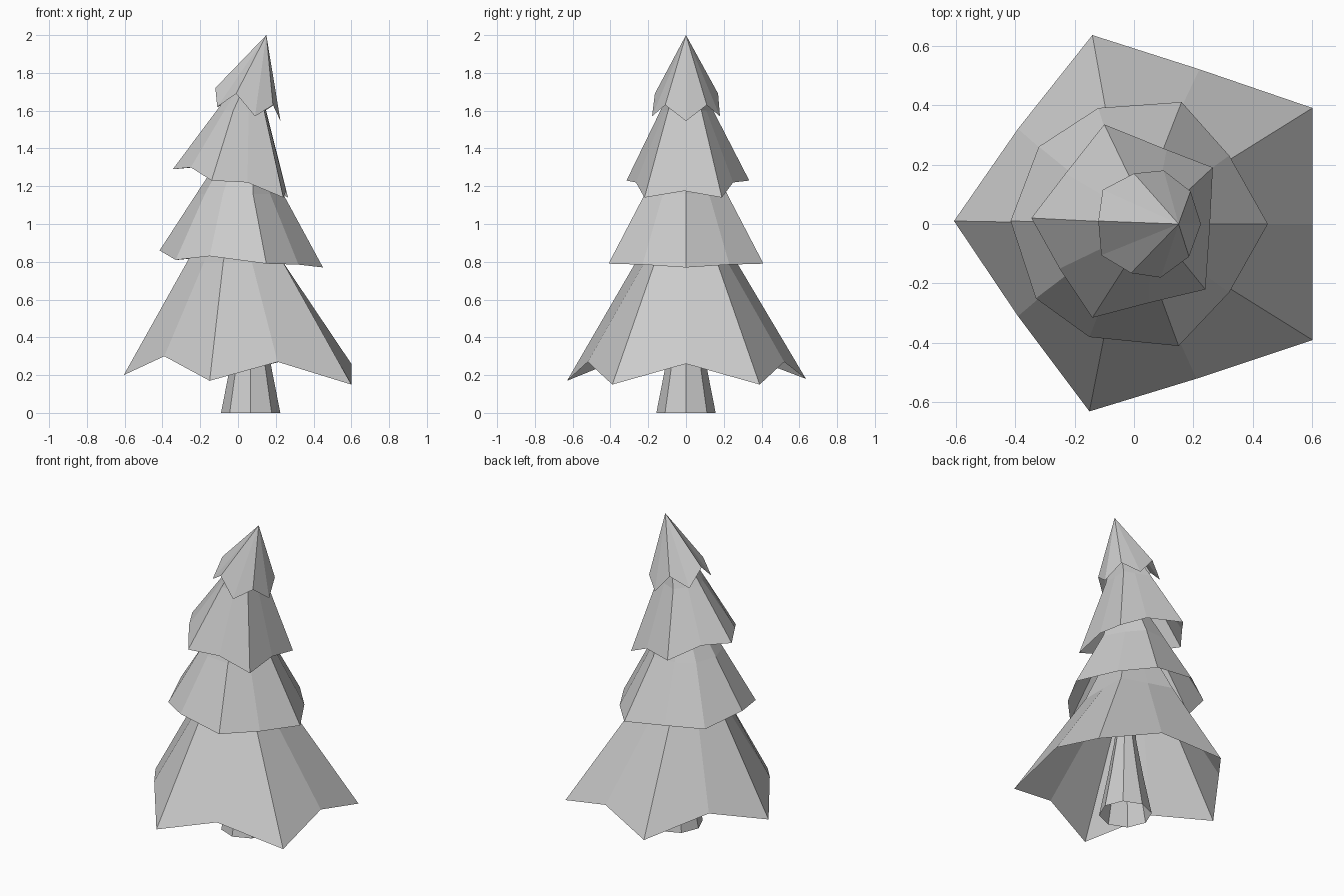
import bpy, math

if "Cube" in bpy.data.objects:
    bpy.data.objects.remove(bpy.data.objects["Cube"])


def add_mesh(name, verts, faces):
    me = bpy.data.meshes.new(name)
    me.from_pydata(verts, [], faces)
    me.update()
    ob = bpy.data.objects.new(name, me)
    bpy.context.collection.objects.link(ob)
    return ob


def bridge(rings, n):
    """Quads between successive rings of n vertices."""
    return [(r * n + i, r * n + (i + 1) % n, (r + 1) * n + (i + 1) % n, (r + 1) * n + i)
            for r in range(rings - 1) for i in range(n)]


def tier(name, rim, rings, apex=None):
    """Open skirt: ragged rim, then shrinking rings (scale, x offset, z) or one apex."""
    n = len(rim)
    verts = list(rim)
    for s, dx, z in rings:
        verts += [(x * s + dx, y * s, z) for x, y, _ in rim]
    faces = bridge(len(rings) + 1, n)
    if apex:
        top = len(verts)
        verts.append(apex)
        faces += [(top - n + i, top - n + (i + 1) % n, top) for i in range(n)]
    return add_mesh(name, verts, faces)


# Bottom branches: five drooping tips with raised points between them
tier("bottom_branches", [
    (-.605, .01, .20), (-.39, -.31, .30), (-.15, -.63, .17), (.21, -.52, .27), (.60, -.39, .15),
    (.60, 0, .26), (.60, .39, .15), (.22, .52, .27), (-.14, .635, .18), (-.39, .32, .30)],
    [(.42, -.015, .80), (.2, .01, 1.1)])

# Lower middle branches
tier("lower_middle_branches", [
    (-.415, .01, .86), (-.33, -.25, .81), (-.15, -.38, .83), (.15, -.41, .79), (.32, -.23, .785),
    (.45, 0, .77), (.32, .23, .785), (.16, .41, .79), (-.12, .39, .83), (-.32, .26, .81)],
    [(.53, 0, 1.16), (.25, .04, 1.4)])

# Upper middle branches
tier("upper_middle_branches", [
    (-.345, .02, 1.29), (-.25, -.15, 1.30), (-.14, -.315, 1.23), (.05, -.265, 1.22), (.24, -.22, 1.14),
    (.255, -.01, 1.175), (.265, .19, 1.14), (.11, .25, 1.22), (-.1, .335, 1.23), (-.23, .17, 1.30)],
    [(.43, .035, 1.60), (.17, .09, 1.8)])

# Pointed crown leaning to the right
tier("tree_top", [
    (-.12, .01, 1.72), (-.11, -.105, 1.62), (-.01, -.165, 1.69), (.09, -.18, 1.57), (.185, -.11, 1.63),
    (.225, 0, 1.545), (.19, .11, 1.63), (.10, .18, 1.57), (0, .17, 1.69), (-.105, .115, 1.62)],
    [], (.15, 0, 2.0))

# Tapered eight-sided trunk, open underneath
profile = [(.157, 0), (.108, .25), (.065, .5), (.04, .8)]
trunk = [(.067 + r * math.cos(i * math.pi / 4), r * math.sin(i * math.pi / 4), z)
         for r, z in profile for i in range(8)]
add_mesh("trunk", trunk, bridge(len(profile), 8))
